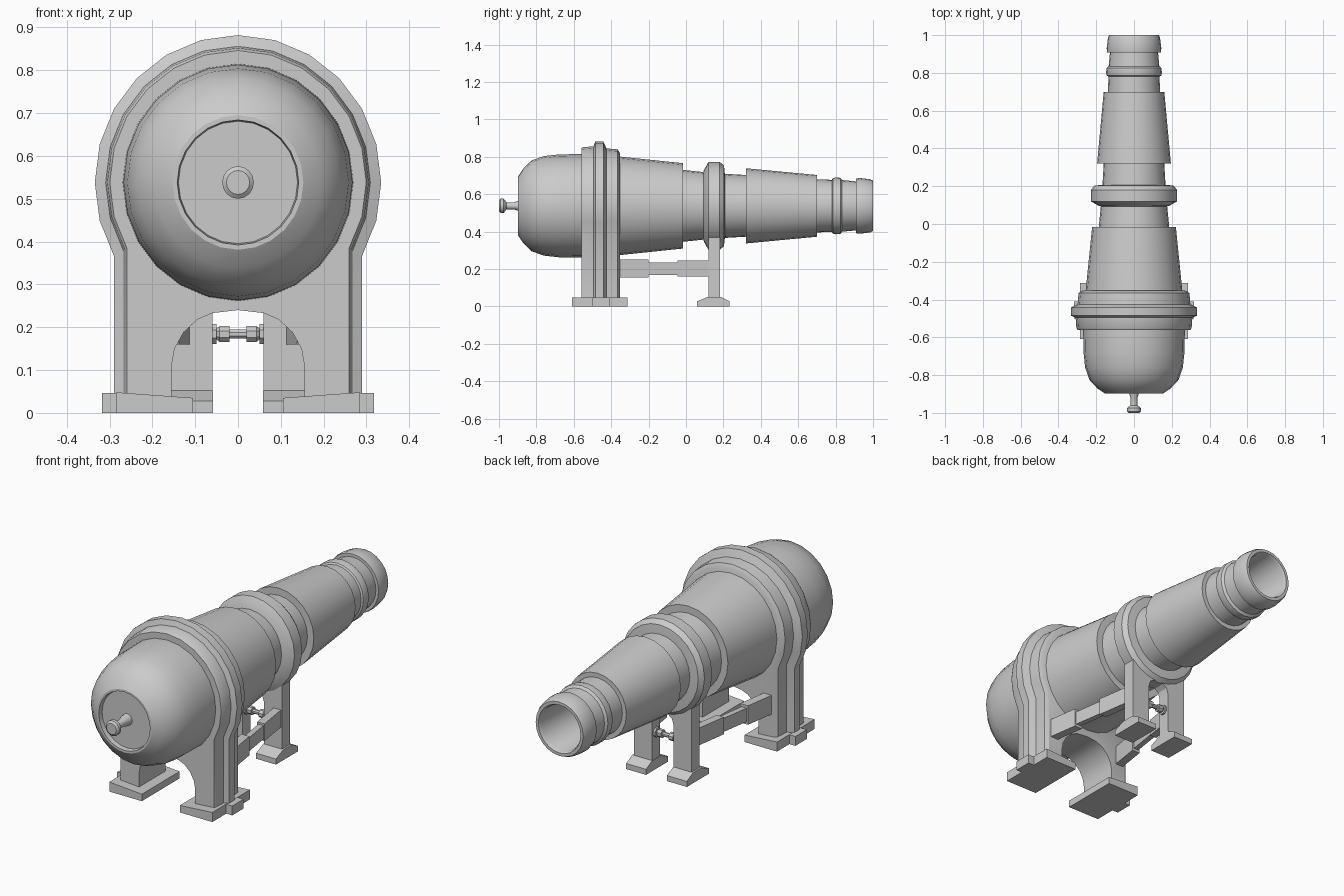
import bpy, bmesh
from math import sin, cos, pi, radians

if "Cube" in bpy.data.objects:
    bpy.data.objects.remove(bpy.data.objects["Cube"])

ZC = 0.538   # barrel axis height
SX = 0.972   # barrel is slightly narrower than tall


def loft(name, sections, smooth=True):
    """Skin a list of equal-length point loops and cap both ends."""
    bm = bmesh.new()
    rings = [[bm.verts.new(p) for p in s] for s in sections]
    n = len(rings[0])
    for a, b in zip(rings, rings[1:]):
        for i in range(n):
            j = (i + 1) % n
            bm.faces.new((a[i], a[j], b[j], b[i]))
    bm.faces.new(rings[0])
    bm.faces.new(rings[-1])
    bmesh.ops.recalc_face_normals(bm, faces=bm.faces)
    me = bpy.data.meshes.new(name)
    bm.to_mesh(me)
    bm.free()
    ob = bpy.data.objects.new(name, me)
    bpy.context.collection.objects.link(ob)
    if smooth:
        bpy.ops.object.select_all(action='DESELECT')
        ob.select_set(True)
        bpy.context.view_layer.objects.active = ob
        bpy.ops.object.shade_smooth_by_angle(angle=radians(30))
    return ob


def turn(name, profile, segs=24):
    """Revolve (y, radius) pairs about the barrel axis."""
    return loft(name, [[(SX * r * sin(2 * pi * i / segs), y, ZC + r * cos(2 * pi * i / segs))
                        for i in range(segs)] for y, r in profile])


def prism(name, profile, axis, a, b):
    """Extrude a 2D profile: axis 'x' takes (y, z), axis 'y' takes (x, z)."""
    def put(p, d):
        return (d, p[0], p[1]) if axis == 'x' else (p[0], d, p[1])
    return loft(name, [[put(p, d) for p in profile] for d in (a, b)], False)


def box(name, x0, x1, y0, y1, z0, z1):
    return prism(name, [(x0, z0), (x1, z0), (x1, z1), (x0, z1)], 'y', y0, y1)


def arch_frame(name, slices, low, half_opening):
    """Round hoop running down into two legs, with an arched gap between them."""
    sections = []
    for y, r in slices:
        pts = [(SX * r * cos(radians(a)), y, ZC + r * sin(radians(a)))
               for a in range(low, 181 - low, 15)]
        x = pts[-1][0]
        pts.append((x, y, 0.03))
        pts += [(px, y, pz) for px, pz in half_opening]
        pts += [(-px, y, pz) for px, pz in reversed(half_opening) if px]
        pts.append((-x, y, 0.03))
        sections.append(pts)
    return loft(name, sections)


# barrel with recessed breech, stepped jackets and open bore
turn("barrel", [
    (-0.875, 0.143), (-0.898, 0.146), (-0.898, 0.157), (-0.87, 0.2), (-0.825, 0.243),
    (-0.76, 0.266), (-0.68, 0.275), (-0.56, 0.277), (-0.36, 0.264), (-0.015, 0.228),
    (-0.015, 0.192), (0.1, 0.18), (0.2, 0.172), (0.32, 0.165), (0.32, 0.201),
    (0.7, 0.165), (0.7, 0.142), (0.78, 0.139), (0.785, 0.148), (0.8, 0.152),
    (0.825, 0.15), (0.835, 0.138), (0.908, 0.131), (0.908, 0.146), (0.93, 0.149),
    (0.985, 0.142), (1.0, 0.135), (1.0, 0.12), (0.985, 0.113), (0.45, 0.113)])

# breech knob
turn("breech_knob", [(-0.86, 0.03), (-0.895, 0.027), (-0.92, 0.019), (-0.96, 0.019),
                     (-0.968, 0.03), (-0.975, 0.038), (-0.992, 0.038), (-1.0, 0.028)], 16)

# rear support: three-layer hoop and legs
arch_frame("rear_support", [
    (-0.56, 0.308), (-0.55, 0.314), (-0.495, 0.318), (-0.485, 0.344), (-0.442, 0.344),
    (-0.425, 0.307), (-0.365, 0.302), (-0.353, 0.28)], -30,
    [(-0.155, 0.03), (-0.155, 0.11), (-0.148, 0.15), (-0.127, 0.188),
     (-0.095, 0.218), (-0.06, 0.233), (0, 0.24)])

# front support: hoop and legs
turn("front_hoop", [(0.09, 0.15), (0.095, 0.19), (0.12, 0.235),
                    (0.18, 0.235), (0.203, 0.216), (0.21, 0.15)])
arch_frame("front_support", [(0.12, 0.231), (0.183, 0.231)], -45,
           [(-0.06, 0.03), (-0.06, 0.26), (-0.05, 0.29), (-0.03, 0.306), (0, 0.31)])

for s, side in ((1, "right"), (-1, "left")):
    # rear foot: sloped slab with a tab on the outside
    prism(side + "_rear_foot", [(s * 0.105, 0), (s * 0.285, 0), (s * 0.285, 0.048),
                                (s * 0.105, 0.035)], 'y', -0.61, -0.312)
    box(side + "_rear_foot_tab", s * 0.2, s * 0.318, -0.5, -0.41, 0, 0.047)

    # front foot with flared top
    prism(side + "_front_foot", [(0.06, 0), (0.233, 0), (0.233, 0.028), (0.185, 0.052),
                                 (0.118, 0.052), (0.06, 0.028)], 'x', s * 0.058, s * 0.168)

    # side rail converging towards the front, thinner in the middle
    rail = []
    for y, w, z0, z1 in ((-0.38, 0.022, 0.155, 0.25), (-0.2, 0.022, 0.155, 0.25),
                         (-0.2, 0.014, 0.168, 0.236), (-0.045, 0.014, 0.168, 0.236),
                         (-0.045, 0.02, 0.16, 0.246), (0.13, 0.02, 0.16, 0.246)):
        x = 0.205 - (y + 0.36) * 0.15
        rail.append([(s * (x + dx), y, z) for dx, z in ((-w, z0), (w, z0), (w, z1), (-w, z1))])
    loft(side + "_rail", rail, False)

# turned cross rod between the front legs
rod = [(-0.065, 0.025), (-0.05, 0.025), (-0.05, 0.014), (-0.043, 0.02), (-0.02, 0.02),
       (-0.02, 0.011)]
rod += [(-x, r) for x, r in reversed(rod)]
loft("cross_rod", [[(x, 0.15 + r * cos(pi * (i + 0.5) / 4), 0.184 + r * sin(pi * (i + 0.5) / 4))
                    for i in range(8)] for x, r in rod], False)
